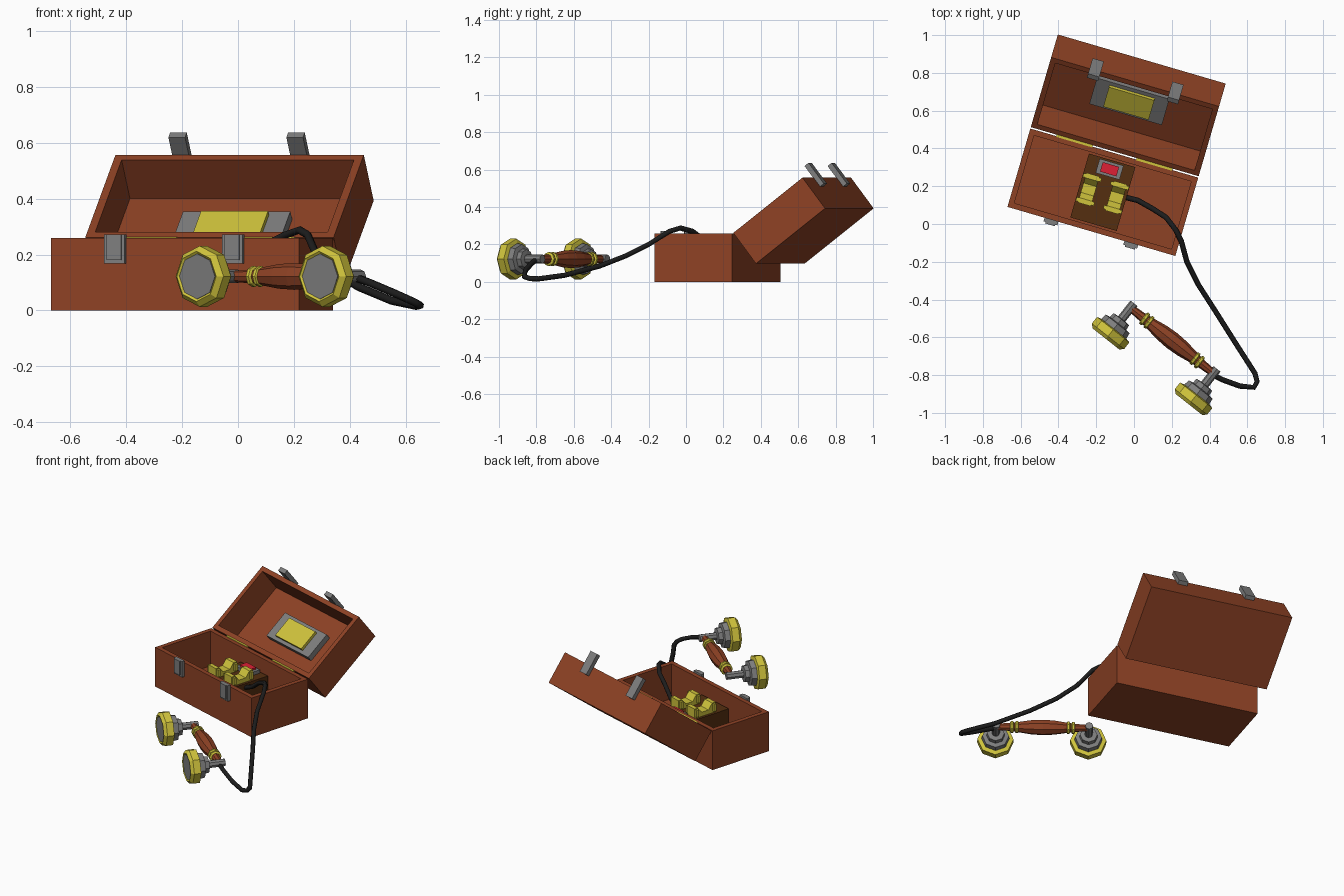
import bpy, bmesh
from math import radians, cos, sin, pi
from mathutils import Matrix, Vector

if "Cube" in bpy.data.objects:
    bpy.data.objects.remove(bpy.data.objects["Cube"])


def material(name, rgb):
    m = bpy.data.materials.new(name)
    m.use_nodes = True
    m.diffuse_color = (*rgb, 1)
    m.node_tree.nodes["Principled BSDF"].inputs["Base Color"].default_value = (*rgb, 1)
    return m


WOOD = material("red_brown_wood", (0.27, 0.054, 0.018))
DARK = material("dark_brown_wood", (0.09, 0.028, 0.005))
STEEL = material("grey_steel", (0.21, 0.21, 0.21))
BRASS = material("yellow_brass", (0.63, 0.55, 0.045))
RED = material("red_button", (0.72, 0.014, 0.035))
BLACK = material("black_rubber", (0.012, 0.012, 0.012))


def finish(name, bm, mat, matrix):
    bmesh.ops.recalc_face_normals(bm, faces=bm.faces)
    mesh = bpy.data.meshes.new(name)
    bm.to_mesh(mesh)
    bm.free()
    mesh.materials.append(mat)
    ob = bpy.data.objects.new(name, mesh)
    ob.matrix_world = matrix
    bpy.context.collection.objects.link(ob)
    return ob


def cube(bm, lo, hi):
    lo, hi = Vector(lo), Vector(hi)
    m = Matrix.Translation((lo + hi) / 2) @ Matrix.Diagonal((*(hi - lo), 1))
    return bmesh.ops.create_cube(bm, size=1, matrix=m)["verts"]


def block(name, lo, hi, mat, matrix):
    bm = bmesh.new()
    cube(bm, lo, hi)
    return finish(name, bm, mat, matrix)


def tray(name, lo, hi, wall, floor, mat, matrix):
    """Open box: inset the top face and push it down."""
    bm = bmesh.new()
    cube(bm, lo, hi)
    bm.normal_update()
    top = max(bm.faces, key=lambda f: f.calc_center_median().z)
    bmesh.ops.inset_region(bm, faces=[top], thickness=wall)
    pit = bmesh.ops.extrude_face_region(bm, geom=[top])["geom"]
    bmesh.ops.delete(bm, geom=[top], context="FACES_ONLY")
    verts = [v for v in pit if isinstance(v, bmesh.types.BMVert)]
    bmesh.ops.translate(bm, verts=verts, vec=(0, 0, -(hi[2] - lo[2] - floor)))
    return finish(name, bm, mat, matrix)


def lathe(name, profile, sides, mat, matrix):
    """Turn (radius, height) points around local z, with capped ends."""
    bm = bmesh.new()
    rings = [[bm.verts.new((r * cos(2 * pi * i / sides), r * sin(2 * pi * i / sides), t))
              for i in range(sides)] for r, t in profile]
    for a, b in zip(rings, rings[1:]):
        for i in range(sides):
            j = (i + 1) % sides
            bm.faces.new((a[i], a[j], b[j], b[i]))
    bm.faces.new(rings[0])
    bm.faces.new(rings[-1])
    return finish(name, bm, mat, matrix)


def aim(origin, axis):
    """Frame whose z follows the axis and whose x points up."""
    z = Vector(axis).normalized()
    x = Vector((0, 0, 1))
    y = z.cross(x)
    return Matrix.Translation(origin) @ Matrix((x, y, z)).transposed().to_4x4()


# Case base and open lid
W, D, H = 0.463, 0.216, 0.26
base = Matrix.Translation((-0.165, 0.168, 0)) @ Matrix.Rotation(radians(-16.3), 4, "Z")
lid = base @ Matrix.Translation((0, D + 0.008, H + 0.002)) @ Matrix.Rotation(radians(37.5), 4, "X")
LD, LH = 0.485, 0.207
tray("case_base", (-W, -D, 0), (W, D, H), 0.042, 0.03, WOOD, base)
tray("case_lid", (-W, 0, -LH), (W, LD, 0), 0.042, 0.032, WOOD, lid)

# Panel in the lid
mid = LD / 2
block("lid_panel", (-0.2, mid - 0.09, -LH + 0.03), (0.2, mid + 0.09, -0.138), STEEL, lid)
block("lid_panel_plate", (-0.125, mid - 0.068, -0.14), (0.125, mid + 0.068, -0.12), BRASS, lid)

# Hinges and clasps, one of each per side
for side, s in (("right", -1), ("left", 1)):
    x = 0.22 * s
    block(side + "_hinge", (x - 0.1, D - 0.004, H - 0.01), (x + 0.1, D + 0.01, H + 0.003), BRASS, base)
    block(side + "_catch", (x - 0.038, -D - 0.02, 0.168), (x + 0.038, -D + 0.002, 0.272), STEEL, base)
    block(side + "_catch_front", (x - 0.027, -D - 0.028, 0.18), (x + 0.027, -D - 0.018, 0.272), STEEL, base)
    block(side + "_lid_latch", (x - 0.031, LD - 0.002, -0.06), (x + 0.031, LD + 0.026, 0.08), STEEL, lid)

# Inner block with button
TOP = 0.17
block("inner_block", (-0.128, -D + 0.04, 0.02), (0.128, D - 0.04, TOP), DARK, base)
block("button_frame", (-0.066, 0.088, TOP - 0.01), (0.066, 0.166, TOP + 0.022), STEEL, base)
block("button", (-0.045, 0.101, TOP), (0.045, 0.153, TOP + 0.034), RED, base)

# Saddle-shaped cradles with wider end lips
half = [(0.082, 0), (0.082, 0.065), (0.055, 0.065), (0.026, 0.028)]
outline = half + [(-y, z) for y, z in reversed(half)]
for side, s in (("right", -1), ("left", 1)):
    bm = bmesh.new()
    face = bm.faces.new([bm.verts.new((-0.036, y, z)) for y, z in outline])
    ext = bmesh.ops.extrude_face_region(bm, geom=[face])["geom"]
    bmesh.ops.translate(bm, vec=(0.072, 0, 0),
                        verts=[v for v in ext if isinstance(v, bmesh.types.BMVert)])
    for e in (-1, 1):
        cube(bm, (-0.05, e * 0.066 - 0.01, 0.012), (0.05, e * 0.066 + 0.01, 0.058))
    finish(side + "_cradle", bm, BRASS, base @ Matrix.Translation((0.076 * s, -0.007, TOP)))

# Handset cups on posts
along = Vector((0.785, -0.62, 0)).normalized()
out = Vector((along.y, -along.x, 0))
start = Vector((0, -0.42, 0.122))
SPAN = 0.56
for side, d in (("right", 0), ("left", SPAN)):
    m = aim(start + along * d, out)
    lathe(side + "_cup_post", [(0.024, 0), (0.024, 0.125)], 8, STEEL, m)
    lathe(side + "_cup_back", [(0.03, 0.105), (0.052, 0.108), (0.055, 0.135), (0.08, 0.14),
                               (0.085, 0.18)], 8, STEEL, m)
    lathe(side + "_cup_ring", [(0.085, 0.172), (0.109, 0.178), (0.109, 0.222), (0.09, 0.24),
                               (0.08, 0.232)], 8, BRASS, m)
    lathe(side + "_cup_face", [(0.081, 0.225), (0.081, 0.236)], 8, STEEL, m)

# Handle with paired collars
grip = aim(start + out * 0.03, along)
side_profile = [(0.02, 0), (0.024, 0.07), (0.03, 0.12), (0.044, 0.21)]
handle = side_profile + [(0.048, SPAN / 2)] + [(r, SPAN - t) for r, t in reversed(side_profile)]
lathe("handle", handle, 8, WOOD, grip)
for side, centre in (("right", 0.11), ("left", SPAN - 0.11)):
    for i, t in enumerate((centre - 0.026, centre + 0.004)):
        lathe(f"{side}_collar_{i + 1}", [(0.03, t), (0.038, t + 0.005), (0.038, t + 0.017),
                                         (0.03, t + 0.022)], 8, BRASS, grip)

# Cable from the block to the handset
path = [(-0.06, 0.145, 0.135), (0.02, 0.125, 0.17), (0.1, 0.08, 0.235), (0.17, 0.035, 0.27),
        (0.22, -0.03, 0.288), (0.25, -0.09, 0.27), (0.28, -0.2, 0.2), (0.34, -0.32, 0.14),
        (0.43, -0.46, 0.085), (0.55, -0.65, 0.035), (0.64, -0.79, 0.016), (0.652, -0.835, 0.018),
        (0.635, -0.865, 0.028), (0.56, -0.858, 0.062), (0.47, -0.825, 0.1), (0.41, -0.795, 0.122)]
curve = bpy.data.curves.new("cable", "CURVE")
curve.dimensions = "3D"
curve.bevel_depth = 0.0145
curve.bevel_resolution = 1
curve.use_fill_caps = True
spline = curve.splines.new("POLY")
spline.points.add(len(path) - 1)
for p, co in zip(spline.points, path):
    p.co = (*co, 1)
curve.materials.append(BLACK)
bpy.context.collection.objects.link(bpy.data.objects.new("cable", curve))
